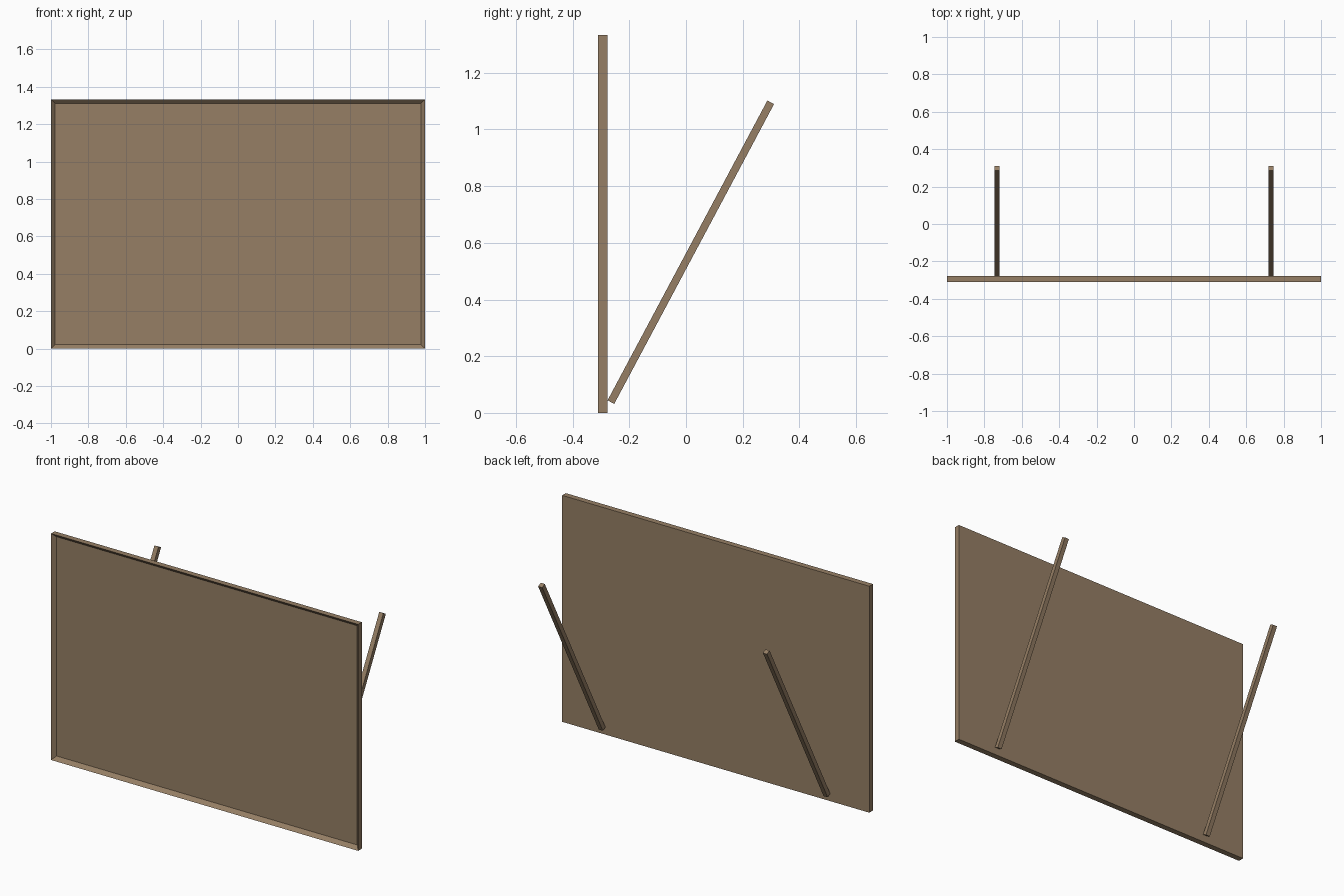
import bpy, bmesh, math
from mathutils import Matrix, Vector

if "Cube" in bpy.data.objects:
    bpy.data.objects.remove(bpy.data.objects["Cube"])

wood = bpy.data.materials.new("brown wood")
wood.diffuse_color = (0.305, 0.212, 0.130, 1)
wood.use_nodes = True
wood.node_tree.nodes["Principled BSDF"].inputs["Base Color"].default_value = wood.diffuse_color


def make_object(name, bm):
    mesh = bpy.data.meshes.new(name)
    bm.to_mesh(mesh)
    bm.free()
    mesh.materials.append(wood)
    obj = bpy.data.objects.new(name, mesh)
    bpy.context.collection.objects.link(obj)
    return obj


def box(matrix, size):
    bm = bmesh.new()
    bmesh.ops.create_cube(bm, size=1, matrix=matrix @ Matrix.Diagonal((*size, 1)))
    bm.normal_update()
    return bm


# Board: upright slab with a raised border around a recessed front
height, front, back = 1.333, -0.311, -0.277
bm = box(Matrix.Translation((0, (front + back) / 2, height / 2)),
         (2, back - front, height))
face = min(bm.faces, key=lambda f: f.normal.y)
bmesh.ops.inset_region(bm, faces=[face], thickness=0.03)
bmesh.ops.translate(bm, verts=face.verts, vec=(0, 0.021, 0))
make_object("framed_board", bm)

# Two square struts leaning away from the lower back edge
low, high = Vector((0, -0.265, 0.038)), Vector((0, 0.299, 1.096))
axis = high - low
tilt = Matrix.Rotation(-math.atan2(axis.y, axis.z), 4, 'X')
for side, name in ((-1, "left_strut"), (1, "right_strut")):
    centre = (low + high) / 2 + Vector((side * 0.732, 0, 0))
    make_object(name, box(Matrix.Translation(centre) @ tilt,
                          (0.0267, 0.0267, axis.length)))
